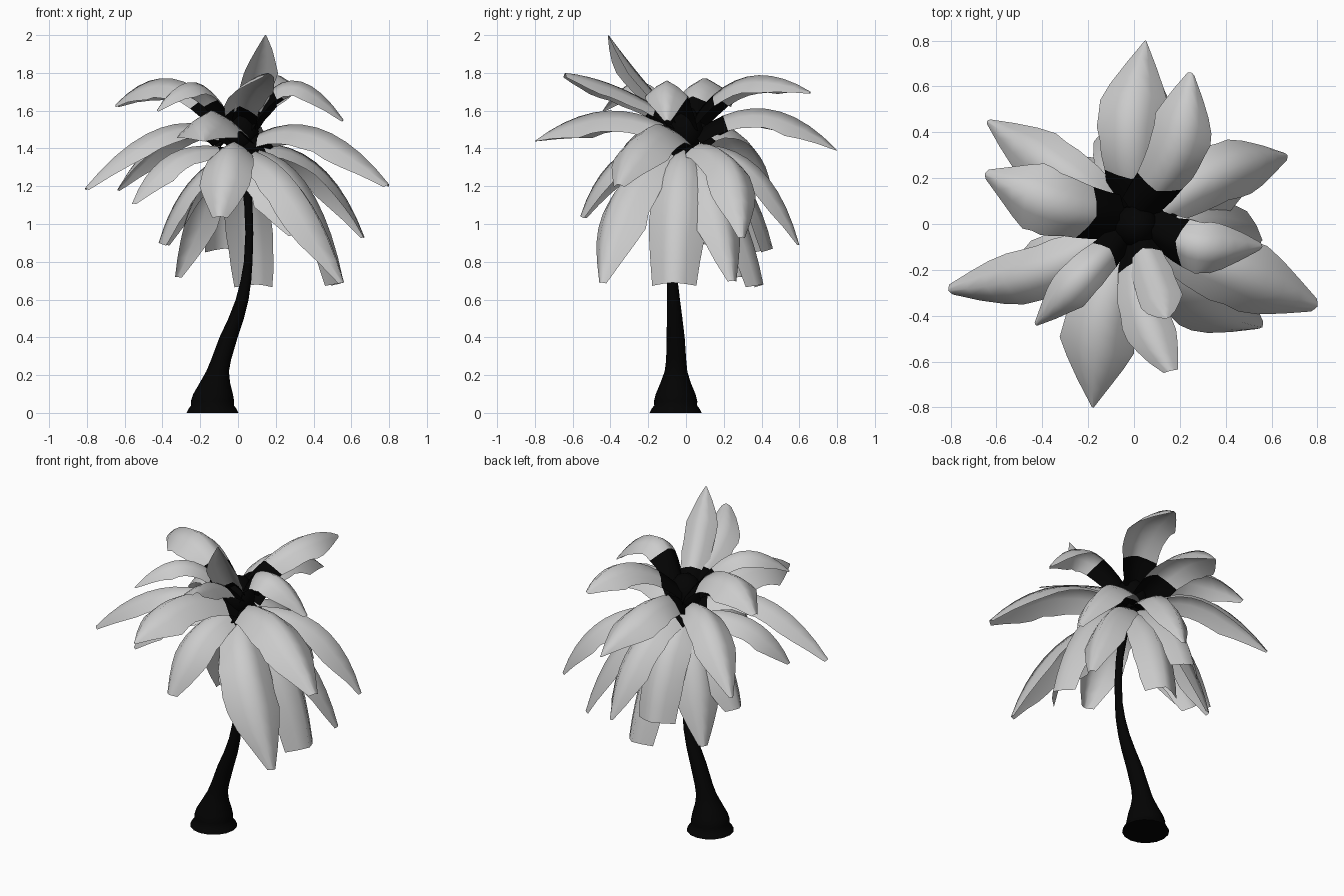
import bpy, bmesh, math, random
from mathutils import Vector

if "Cube" in bpy.data.objects:
    bpy.data.objects.remove(bpy.data.objects["Cube"])

random.seed(4)


def material(name, v):
    m = bpy.data.materials.new(name)
    m.diffuse_color = (v, v, v, 1)
    m.use_nodes = True
    m.node_tree.nodes["Principled BSDF"].inputs["Base Color"].default_value = m.diffuse_color
    return m


DARK = material("dark_bark", 0.001)
GREY = material("leaf_grey", 0.55)


def finish(name, bm, mats, angle):
    me = bpy.data.meshes.new(name)
    bm.to_mesh(me)
    bm.free()
    for m in mats:
        me.materials.append(m)
    ob = bpy.data.objects.new(name, me)
    bpy.context.collection.objects.link(ob)
    bpy.ops.object.select_all(action='DESELECT')
    ob.select_set(True)
    bpy.context.view_layer.objects.active = ob
    bpy.ops.object.shade_smooth_by_angle(angle=math.radians(angle))
    return ob


def interp(table, t):
    for (a, va), (b, vb) in zip(table, table[1:]):
        if t <= b:
            return va + (vb - va) * (t - a) / (b - a)
    return table[-1][1]


# Trunk: stacked rings of (x, y, z, radius) along the lean
TRUNK = [(-.135, -.055, 0, .138), (-.135, -.055, .02, .128), (-.135, -.055, .04, .113),
         (-.135, -.055, .06, .115), (-.132, -.055, .1, .105), (-.122, -.055, .16, .08),
         (-.108, -.053, .22, .06), (-.09, -.052, .28, .053), (-.05, -.055, .4, .048),
         (-.01, -.06, .5, .041), (.022, -.066, .6, .034), (.042, -.072, .7, .028),
         (.054, -.074, .8, .023), (.06, -.072, .95, .021), (.055, -.065, 1.1, .022),
         (.04, -.05, 1.25, .025), (.02, -.03, 1.42, .035)]
bm = bmesh.new()
SIDES = 16
rings = [[bm.verts.new((x + r * math.cos(k * math.tau / SIDES),
                        y + r * math.sin(k * math.tau / SIDES), z))
          for k in range(SIDES)] for x, y, z, r in TRUNK]
for a, b in zip(rings, rings[1:]):
    for k in range(SIDES):
        j = (k + 1) % SIDES
        bm.faces.new((a[k], a[j], b[j], b[k]))
bm.faces.new(rings[0][::-1])
bm.faces.new(rings[-1])
finish("trunk", bm, [DARK], 50)

# Crown core where the leaves meet
bm = bmesh.new()
bmesh.ops.create_icosphere(bm, subdivisions=2, radius=1)
bmesh.ops.scale(bm, vec=(.1, .1, .13), verts=bm.verts)
bmesh.ops.translate(bm, vec=(.01, -.01, 1.5), verts=bm.verts)
finish("crown_core", bm, [DARK], 40)


def leaf(name, tip, base_z, mid_z, width, end, dark, bow=0, reach=.55, fold=.72):
    """Arched strip with a drooping fold along the midrib; bow bends it sideways."""
    tip = Vector(tip)
    out = Vector((tip.x, tip.y, 0))
    dist = out.length
    out.normalize()
    side = Vector((-out.y, out.x, 0))
    p0 = out * .04 + Vector((0, 0, base_z))
    mid = out * (dist * reach) + side * bow + Vector((0, 0, mid_z))
    ctrl = mid * 2 - (p0 + tip) / 2
    shape = [(0, .7), (.2, .82), (.45, .98), (.7, 1), (.85, .66 + .34 * end), (1, end)]
    bm = bmesh.new()
    N = 10
    rows = []
    for i in range(N + 1):
        t = i / N
        c = p0 * (1 - t) ** 2 + ctrl * 2 * t * (1 - t) + tip * t * t
        tan = ((ctrl - p0) * (1 - t) + (tip - ctrl) * t).normalized()
        nor = tan.cross(side).normalized()
        row = []
        for u in (-1, -.5, 0, .5, 1):
            w = width / 2 * interp(shape, t) * random.uniform(.96, 1.04)
            row.append(bm.verts.new(c + side * w * u - nor * w * fold * abs(u) ** 1.35))
        rows.append(row)
    for i, (a, b) in enumerate(zip(rows, rows[1:])):
        for k in range(4):
            f = bm.faces.new((a[k], b[k], b[k + 1], a[k + 1]))
            f.material_index = 0 if (i + .5) / N < dark else 1
    bm.normal_update()
    finish(name, bm, [DARK, GREY], 70)


# Upper leaves: tip, base height, mid height, width, end width, dark share, bow
UPPER = [((.145, -.41, 2.0), 1.56, 1.75, .19, .05, .25),
         ((.16, -.64, 1.80), 1.54, 1.72, .22, .3, .25, -.05),
         ((.25, .66, 1.70), 1.56, 1.78, .26, .12, .25, -.06),
         ((.56, -.10, 1.55), 1.52, 1.76, .23, .15, .3, -.05),
         ((-.65, .22, 1.63), 1.54, 1.77, .29, .15, .25, .03),
         ((-.43, -.44, 1.60), 1.52, 1.75, .18, .1, .25)]
# Middle leaves spreading sideways
MIDDLE = [((.05, .80, 1.39), 1.48, 1.61, .29, .03, .2, .04),
          ((.80, -.36, 1.21), 1.44, 1.51, .31, .2, .1, -.01),
          ((-.81, -.29, 1.19), 1.46, 1.51, .24, .2, .1, .06),
          ((-.18, -.80, 1.44), 1.48, 1.60, .32, .03, .1, -.05),
          ((-.64, .45, 1.18), 1.46, 1.51, .25, .1, .15)]
# Lower leaves hanging down
LOWER = [((.67, .30, .93), 1.42, 1.33, .26, .15, .1, .05),
         ((.56, -.07, .69), 1.40, 1.22, .31, .75, .1),
         ((.56, -.45, .69), 1.40, 1.20, .32, .15, .1, -.06),
         ((.54, .25, .70), 1.40, 1.18, .25, .2, .1),
         ((.29, -.38, .94), 1.38, 1.24, .25, .15, .1),
         ((-.10, -.56, 1.04), 1.43, 1.36, .27, .3, .1),
         ((-.56, -.26, 1.11), 1.40, 1.37, .25, .15, .1),
         ((-.42, .06, .90), 1.38, 1.21, .26, .55, .1),
         ((-.33, .29, .72), 1.38, 1.16, .27, .2, .1),
         ((.12, .60, .89), 1.42, 1.30, .24, .1, .1),
         ((-.07, .46, .87), 1.40, 1.25, .27, .85, .1),
         ((.10, .41, .68), 1.38, 1.13, .26, .8, .1)]
for group, leaves, reach in (("upper", UPPER, .52), ("middle", MIDDLE, .53), ("lower", LOWER, .64)):
    for n, spec in enumerate(leaves):
        leaf(f"{group}_leaf_{n + 1}", *spec, reach=reach)
